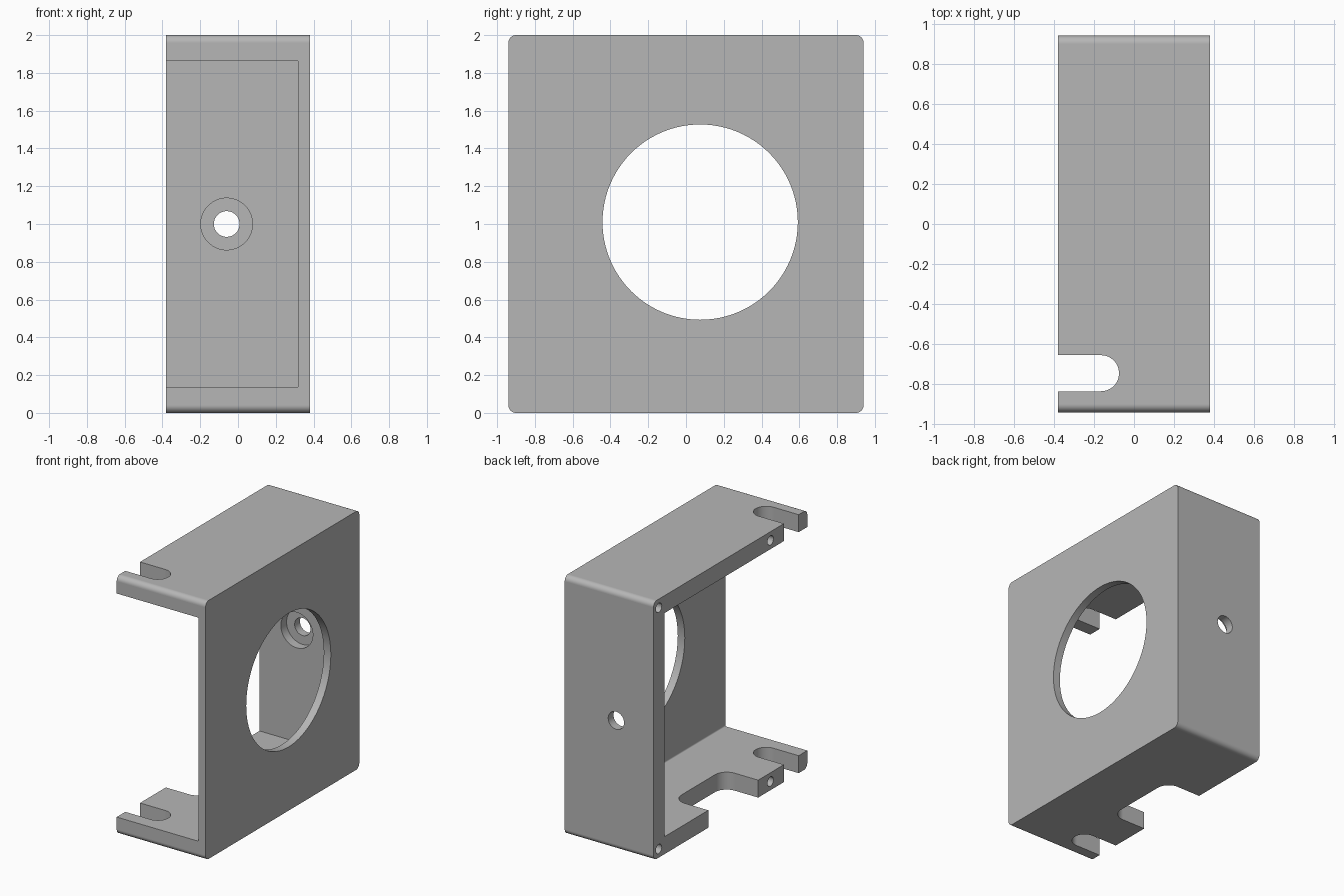
import bpy, bmesh, math
from mathutils import Vector

cube = bpy.data.objects.get("Cube")
if cube:
    bpy.data.objects.remove(cube, do_unlink=True)

grey = bpy.data.materials.new("light_grey")
grey.use_nodes = True
colour = (0.47, 0.47, 0.47, 1)
grey.diffuse_color = colour
grey.node_tree.nodes["Principled BSDF"].inputs["Base Color"].default_value = colour


def rounded_rect(a0, a1, b0, b1, r, steps=12):
    """Outline of a rectangle with round corners."""
    corners = [(a1 - r, b1 - r), (a0 + r, b1 - r), (a0 + r, b0 + r), (a1 - r, b0 + r)]
    points = []
    for i, (a, b) in enumerate(corners):
        for k in range(steps + 1):
            t = math.pi / 2 * (i + k / steps)
            points.append((a + r * math.cos(t), b + r * math.sin(t)))
    return points


def circle(a, b, r, steps=64):
    return [(a + r * math.cos(math.tau * i / steps), b + r * math.sin(math.tau * i / steps))
            for i in range(steps)]


def prism(name, outline, axis, start, end):
    """Extrude an outline along the x, y or z axis."""
    def place(p, t):
        co = list(p)
        co.insert("xyz".index(axis), t)
        return Vector(co)
    bm = bmesh.new()
    low = [bm.verts.new(place(p, start)) for p in outline]
    high = [bm.verts.new(place(p, end)) for p in outline]
    bm.faces.new(low)
    bm.faces.new(high)
    n = len(outline)
    for i in range(n):
        j = (i + 1) % n
        bm.faces.new((low[i], low[j], high[j], high[i]))
    bmesh.ops.recalc_face_normals(bm, faces=bm.faces)
    mesh = bpy.data.meshes.new(name)
    bm.to_mesh(mesh)
    bm.free()
    obj = bpy.data.objects.new(name, mesh)
    bpy.context.collection.objects.link(obj)
    return obj


# Outer block with rounded long edges
W, D, H, WALL = 0.38, 0.94, 2.0, 0.135
housing = prism("bracket_housing", rounded_rect(-D, D, 0, H, 0.04), "x", -W, W)
housing.data.materials.append(grey)

cutters = [
    # Cavity, open at the front and on the right
    prism("cavity", rounded_rect(-1, 0.32, WALL, H - WALL, 0.01, 4), "y", -1.5, D - WALL),
    # Large round window in the side plate
    prism("window", circle(0.075, 1.01, 0.517, 96), "x", 0.2, 0.6),
    # Bolt hole and counterbore in the back wall
    prism("bolt_hole", circle(-0.06, 1, 0.068), "y", 0.7, 1.1),
    prism("counterbore", circle(-0.06, 1, 0.137), "y", 0.7, 0.875),
    # Open slots through both arms
    prism("slots", rounded_rect(-0.7, -0.075, -0.835, -0.655, 0.0895), "z", -0.5, 2.5),
    # Wide notch in the lower arm only
    prism("lower_notch", rounded_rect(-0.7, -0.08, -0.34, 0.27, 0.1), "z", -0.5, 0.5),
]
# Blind screw holes in the open edge
for y in (-0.49, 0.875):
    for z in (0.067, H - 0.067):
        cutters.append(prism("screw_hole", circle(y, z, 0.036, 32), "x", -0.6, -0.13))

for cutter in cutters:
    cutter.hide_render = True
    mod = housing.modifiers.new(cutter.name, "BOOLEAN")
    mod.operation = "DIFFERENCE"
    mod.solver = "EXACT"
    mod.object = cutter

# Bake the cuts and drop the cutters
bpy.context.view_layer.update()
graph = bpy.context.evaluated_depsgraph_get()
result = bpy.data.meshes.new_from_object(housing.evaluated_get(graph))
housing.modifiers.clear()
housing.data = result
for cutter in cutters:
    bpy.data.objects.remove(cutter, do_unlink=True)
result.materials.clear()
result.materials.append(grey)

# Smooth the curved strips, keep flat walls flat
bpy.ops.object.select_all(action="DESELECT")
housing.select_set(True)
bpy.context.view_layer.objects.active = housing
bpy.ops.object.shade_smooth_by_angle(angle=math.radians(30))
for face in result.polygons:
    face.material_index = 0
    face.use_smooth = max(abs(c) for c in face.normal) < 0.9999
